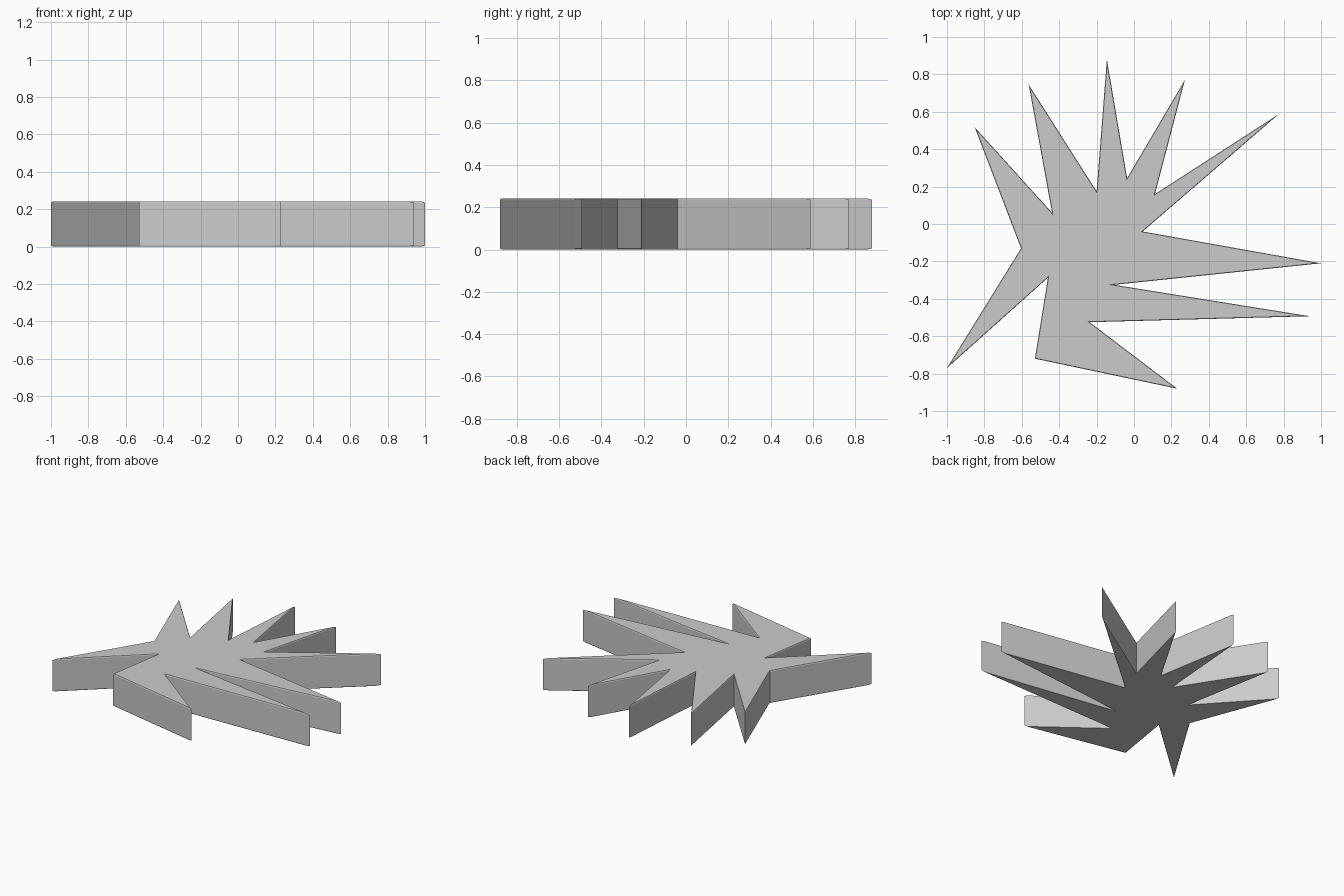
import bpy
import bmesh
from mathutils import Vector

cube = bpy.data.objects.get("Cube")
if cube:
    bpy.data.objects.remove(cube, do_unlink=True)

HEIGHT = 0.242
EDGE_INSET = 0.003
EDGE_DROP = 0.006

# Jagged burst outline, clockwise, alternating tips and valleys
outline = [Vector(p) for p in (
    (-0.145, 0.88), (-0.037, 0.245), (0.272, 0.77), (0.112, 0.16),
    (0.775, 0.588), (0.046, -0.04), (1.0, -0.21), (-0.107, -0.325),
    (0.94, -0.493), (-0.237, -0.525), (0.23, -0.88), (-0.53, -0.72),
    (-0.46, -0.287), (-1.0, -0.77), (-0.604, -0.13), (-0.852, 0.518),
    (-0.438, 0.06), (-0.563, 0.745), (-0.2, 0.175),
)]


def inset(points, distance):
    """Move every edge of a clockwise outline inwards by the distance."""
    result = []
    for i, point in enumerate(points):
        before = (point - points[i - 1]).normalized()
        after = (points[(i + 1) % len(points)] - point).normalized()
        n1 = Vector((before.y, -before.x))
        n2 = Vector((after.y, -after.x))
        result.append(point + (n1 + n2) * distance / (1 + n1.dot(n2)))
    return result


grey = bpy.data.materials.new("plain grey")
grey.use_nodes = True
colour = (0.6, 0.6, 0.6, 1)
grey.diffuse_color = colour
grey.node_tree.nodes["Principled BSDF"].inputs["Base Color"].default_value = colour

# Slab with a fine chamfer round its top and bottom rims
bm = bmesh.new()
narrow = inset(outline, EDGE_INSET)
levels = ((narrow, 0), (outline, EDGE_DROP),
          (outline, HEIGHT - EDGE_DROP), (narrow, HEIGHT))
rings = [[bm.verts.new((p.x, p.y, z)) for p in points] for points, z in levels]
for low, high in zip(rings, rings[1:]):
    for i in range(len(low)):
        bm.faces.new((low[i - 1], low[i], high[i], high[i - 1]))
caps = [bm.faces.new(rings[0]), bm.faces.new(rings[-1])]
bmesh.ops.triangulate(bm, faces=caps)
bmesh.ops.recalc_face_normals(bm, faces=bm.faces)

mesh = bpy.data.meshes.new("burst_slab")
bm.to_mesh(mesh)
bm.free()
mesh.materials.append(grey)
slab = bpy.data.objects.new("burst_slab", mesh)
bpy.context.collection.objects.link(slab)
